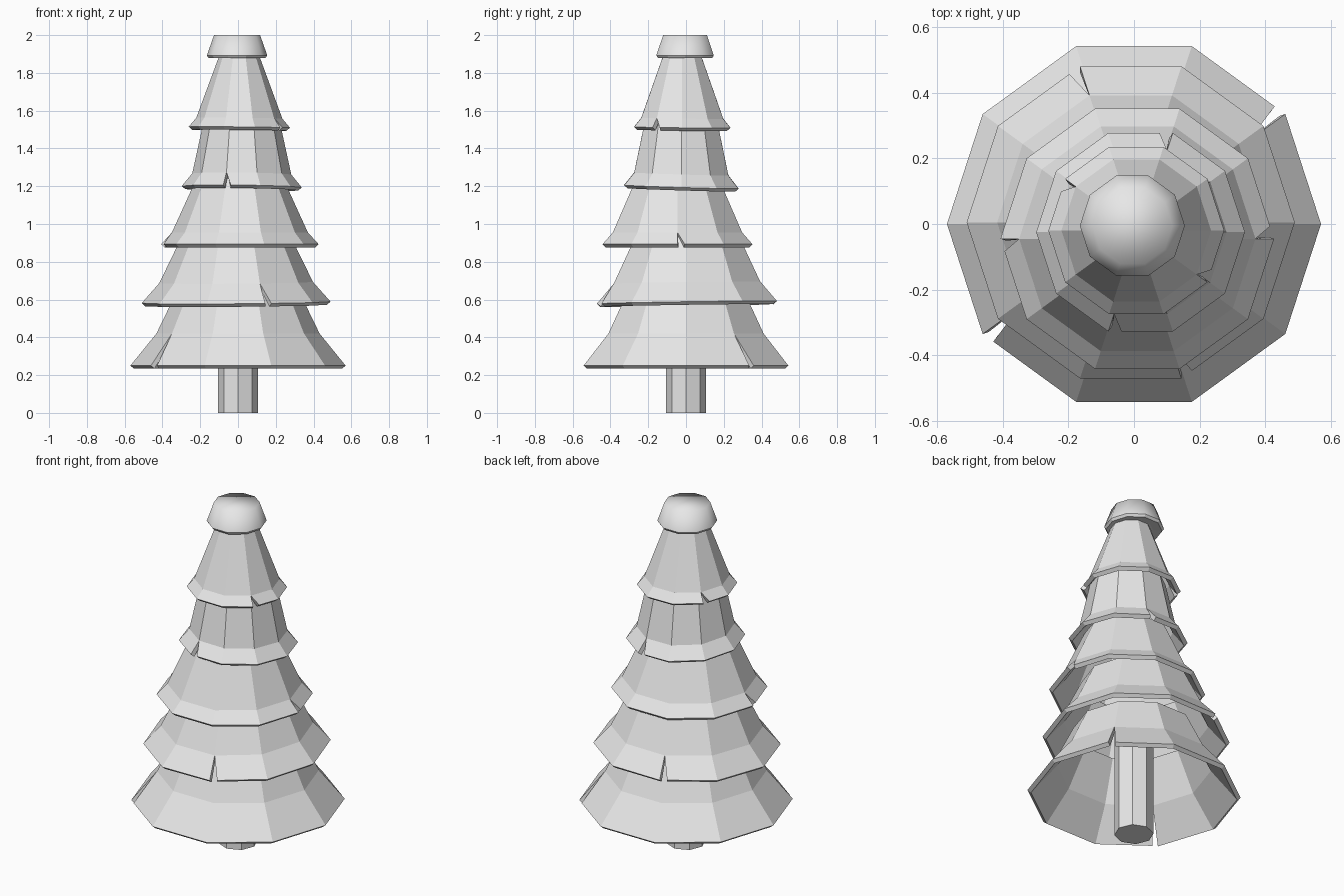
import bpy, bmesh, math

if "Cube" in bpy.data.objects:
    bpy.data.objects.remove(bpy.data.objects["Cube"])

mat = bpy.data.materials.new("plain_grey")
mat.diffuse_color = (0.8, 0.8, 0.8, 1)
mat.use_nodes = True
mat.node_tree.nodes["Principled BSDF"].inputs["Base Color"].default_value = mat.diffuse_color
SIDES = 10


def finish(bm, name):
    bmesh.ops.recalc_face_normals(bm, faces=bm.faces)
    me = bpy.data.meshes.new(name)
    bm.to_mesh(me)
    bm.free()
    me.materials.append(mat)
    ob = bpy.data.objects.new(name, me)
    bpy.context.collection.objects.link(ob)
    return ob


def ring(bm, r, z, n, c=(0, 0), tilt=(0, 0)):
    vs = []
    for i in range(n):
        a = 2 * math.pi * i / n
        x, y = r * math.cos(a), r * math.sin(a)
        vs.append(bm.verts.new((x + c[0], y + c[1], z + tilt[0] * x + tilt[1] * y)))
    return vs


# Hollow branch skirt: flared rim with two opposite notches at corner `slit`
def tier(name, profile, c, tilt, slit):
    bm = bmesh.new()
    rings = [ring(bm, r, z, SIDES, c, tilt) for r, z in profile]
    for k in range(len(rings) - 1):
        lo, hi = rings[k], rings[k + 1]
        for i in range(SIDES):
            j = (i + 1) % SIDES
            start = lo[i]
            if k == 0 and i % 5 == slit % 5:
                edge = lo[j].co - lo[i].co
                start = bm.verts.new(lo[i].co + edge * (0.04 / edge.length))
            bm.faces.new((start, lo[j], hi[j], hi[i]))
    ob = finish(bm, name)
    # orient outwards so the thickness grows inward
    if ob.data.polygons[0].normal.dot(ob.data.polygons[0].center) < 0:
        ob.data.flip_normals()
    m = ob.modifiers.new("thickness", 'SOLIDIFY')
    m.thickness = 0.025
    m.offset = -1


tier("branch_tier_1", [(0.57, 0.25), (0.432, 0.42), (0.325, 0.64)], (0, 0), (0, 0), 1)
tier("branch_tier_2", [(0.50, 0.585), (0.407, 0.69), (0.29, 0.93)], (-0.01, 0.005), (0.008, 0.015), 3)
tier("branch_tier_3", [(0.417, 0.893), (0.36, 0.955), (0.23, 1.24)], (0.01, -0.045), (0, 0), 0)
tier("branch_tier_4", [(0.318, 1.197), (0.262, 1.265), (0.20, 1.55)], (0.02, -0.025), (-0.012, -0.03), 2)
tier("branch_tier_5", [(0.268, 1.512), (0.228, 1.56), (0.095, 1.92)], (0.007, -0.02), (-0.01, -0.01), 4)

# Top cap: closed, softly shaded, hollow below
bm = bmesh.new()
c = (-0.005, -0.005)
rs = [ring(bm, r, z, SIDES, c) for r, z in
      [(0.10, 1.885), (0.15, 1.878), (0.16, 1.892), (0.122, 2.0)]]
for lo, hi in zip(rs, rs[1:]):
    for i in range(SIDES):
        j = (i + 1) % SIDES
        f = bm.faces.new((lo[i], lo[j], hi[j], hi[i]))
        f.smooth = hi is rs[3]
bm.faces.new(rs[3]).smooth = True
bm.faces.new(rs[0])
for e in bm.edges:
    if all(v in rs[2] for v in e.verts):
        e.smooth = False
finish(bm, "top_cap")

# Octagonal trunk
bm = bmesh.new()
lo, hi = ring(bm, 0.105, 0, 8), ring(bm, 0.105, 0.65, 8)
for i in range(8):
    j = (i + 1) % 8
    bm.faces.new((lo[i], lo[j], hi[j], hi[i]))
bm.faces.new(lo)
bm.faces.new(hi)
finish(bm, "trunk")
